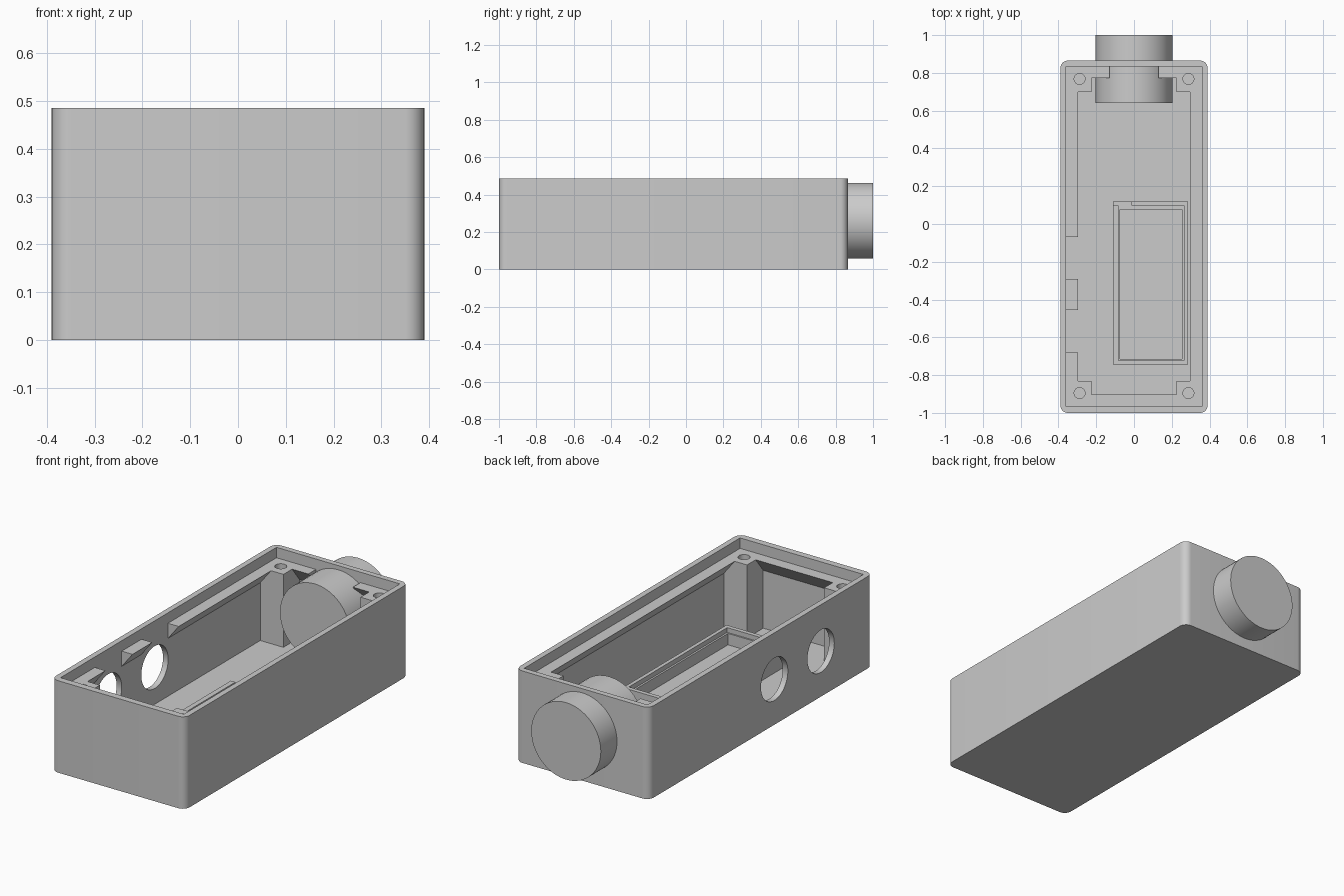
import bpy, bmesh, math
from mathutils import Matrix, Vector

if "Cube" in bpy.data.objects:
    bpy.data.objects.remove(bpy.data.objects["Cube"])

grey = bpy.data.materials.new("light_grey")
grey.diffuse_color = (0.6, 0.6, 0.6, 1)
grey.use_nodes = True
grey.node_tree.nodes["Principled BSDF"].inputs["Base Color"].default_value = grey.diffuse_color

FLOOR, LEDGE, TOP = 0.045, 0.43, 0.485
X, Y0, Y1 = 0.36, -0.965, 0.835        # inner faces of the walls


def finish(name, bm):
    bmesh.ops.recalc_face_normals(bm, faces=bm.faces[:])
    me = bpy.data.meshes.new(name)
    bm.to_mesh(me)
    bm.free()
    me.materials.append(grey)
    ob = bpy.data.objects.new(name, me)
    bpy.context.collection.objects.link(ob)
    return ob


def box(name, x0, x1, y0, y1, z0, z1, radius=0):
    bm = bmesh.new()
    size = Matrix.Diagonal((x1 - x0, y1 - y0, z1 - z0, 1))
    mid = Matrix.Translation(((x0 + x1) / 2, (y0 + y1) / 2, (z0 + z1) / 2))
    bmesh.ops.create_cube(bm, size=1, matrix=mid @ size)
    if radius:
        upright = [e for e in bm.edges
                   if abs(e.verts[0].co.z - e.verts[1].co.z) > 0.01]
        bmesh.ops.bevel(bm, geom=upright, offset=radius, segments=8,
                        profile=0.5, affect='EDGES')
    return finish(name, bm)


def cylinder(name, centre, radius, depth, axis, sides=64):
    bm = bmesh.new()
    turn = Vector((0, 0, 1)).rotation_difference(Vector(axis)).to_matrix().to_4x4()
    bmesh.ops.create_cone(bm, cap_ends=True, segments=sides, radius1=radius,
                          radius2=radius, depth=depth,
                          matrix=Matrix.Translation(centre) @ turn)
    return finish(name, bm)


def ledge(name, wall, along, inward, a, b):
    """Triangular shelf running from a to b, sloping back to the wall."""
    bm = bmesh.new()
    profile = [(-0.005, LEDGE), (0.063, LEDGE), (0, LEDGE - 0.08), (-0.005, LEDGE - 0.08)]
    ends = []
    for t in (a, b):
        ring = []
        for d, z in profile:
            p = wall + inward * d
            ring.append(bm.verts.new((p, t, z) if along == 'y' else (t, p, z)))
        bm.faces.new(ring)
        ends.append(ring)
    for i in range(4):
        j = (i + 1) % 4
        bm.faces.new((ends[0][i], ends[0][j], ends[1][j], ends[1][i]))
    return finish(name, bm)


def cut(ob, cutter):
    mod = ob.modifiers.new("cut", 'BOOLEAN')
    mod.operation, mod.solver, mod.object = 'DIFFERENCE', 'EXACT', cutter
    bpy.context.view_layer.objects.active = ob
    bpy.ops.object.modifier_apply(modifier=mod.name)
    bpy.data.objects.remove(cutter)


# Open case with rounded corners and two round side openings
case = box("case", -0.39, 0.39, -1, 0.865, 0, TOP, 0.04)
cut(case, box("cavity_cutter", -X, X, Y0, Y1, FLOOR, 0.6))
for y in (-0.18, -0.567):
    cut(case, cylinder("opening_cutter", (-0.375, y, 0.24), 0.112, 0.1, (1, 0, 0)))

# Corner posts with screw holes
for sx, side in ((-1, "left"), (1, "right")):
    for sy, end in ((-1, "front"), (1, "back")):
        xs = sorted((sx * 0.365, sx * 0.225))
        ys = (Y0 - 0.005, -0.83) if sy < 0 else (0.70, Y1 + 0.005)
        post = box(f"{end}_{side}_post", *xs, *ys, FLOOR - 0.005, LEDGE)
        hole_y = -0.895 if sy < 0 else 0.768
        cut(post, cylinder("screw_cutter", (sx * 0.288, hole_y, LEDGE), 0.029, 0.3,
                           (0, 0, 1), 32))

# Sloped ledges that carry the lid
ledge("right_ledge", X, 'y', -1, -0.84, 0.71)
for i, (a, b) in enumerate(((-0.84, -0.68), (-0.455, -0.29), (-0.07, 0.71))):
    ledge(f"left_ledge_{i + 1}", -X, 'y', 1, a, b)
ledge("front_ledge", Y0, 'x', 1, -0.23, 0.23)
ledge("back_left_ledge", Y1, 'x', -1, -0.23, -0.13)
ledge("back_right_ledge", Y1, 'x', -1, 0.13, 0.23)

# Raised compartment frame with a stepped inner rim
frame = box("compartment_frame", -0.11, 0.285, -0.745, 0.12, FLOOR - 0.005, 0.13)
cut(frame, box("upper_cutter", -0.083, 0.265, -0.722, 0.097, 0.105, 0.2))
cut(frame, box("lower_cutter", -0.075, 0.255, -0.714, 0.078, FLOOR, 0.2))
cut(frame, box("notch_cutter", -0.12, -0.012, 0.097, 0.13, 0.105, 0.2))

# Round plug through the back wall
cylinder("plug", (0, 0.82, 0.26), 0.203, 0.36, (0, 1, 0))

# Smooth curved walls, keep hard edges
bpy.ops.object.select_all(action='DESELECT')
for ob in bpy.context.collection.objects:
    ob.select_set(True)
bpy.context.view_layer.objects.active = case
bpy.ops.object.shade_smooth_by_angle(angle=math.radians(30))
